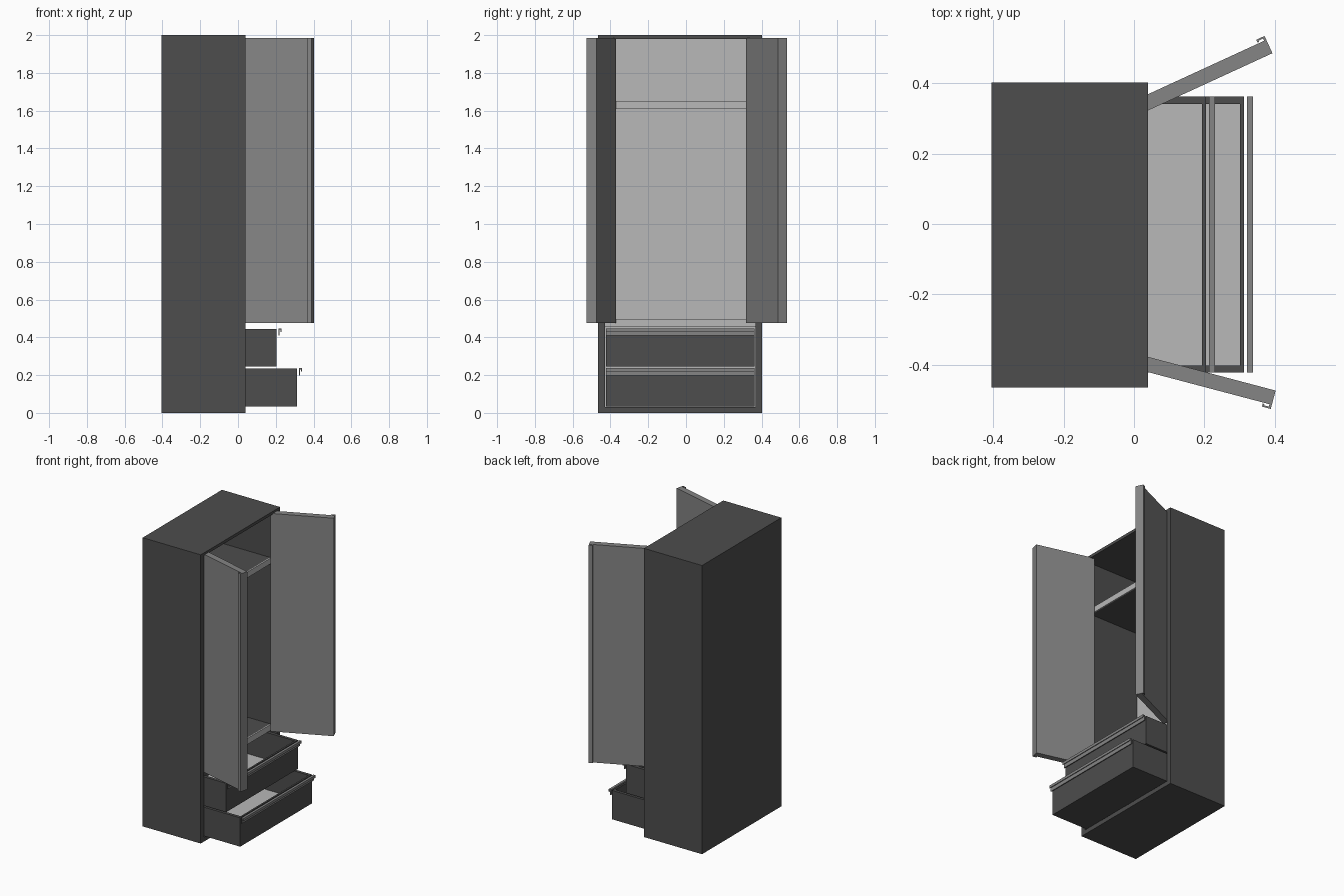
import bpy
from math import radians
from mathutils import Matrix, Vector

cube = bpy.data.objects.get("Cube")
if cube:
    bpy.data.objects.remove(cube)


def material(name, value):
    m = bpy.data.materials.new(name)
    m.use_nodes = True
    colour = (value, value, value, 1)
    m.diffuse_color = colour
    node = next(n for n in m.node_tree.nodes if n.type == 'BSDF_PRINCIPLED')
    node.inputs["Base Color"].default_value = colour
    return m


DARK = material("charcoal", 0.075)
MID = material("mid grey", 0.235)
LIGHT = material("light grey", 0.48)

CORNERS = [(0, 0, 0), (1, 0, 0), (1, 1, 0), (0, 1, 0),
           (0, 0, 1), (1, 0, 1), (1, 1, 1), (0, 1, 1)]
SIDES = [(0, 3, 2, 1), (4, 5, 6, 7), (0, 1, 5, 4),
         (1, 2, 6, 5), (2, 3, 7, 6), (3, 0, 4, 7)]


def boxes(name, mat, parts, matrix=None):
    """One object made of boxes, each given as x, y and z ranges."""
    verts, faces = [], []
    for part in parts:
        base = len(verts)
        verts += [Vector([r[i] for r, i in zip(part, c)]) for c in CORNERS]
        faces += [[base + i for i in f] for f in SIDES]
    mesh = bpy.data.meshes.new(name)
    mesh.from_pydata(verts, [], faces)
    if matrix:
        mesh.transform(matrix)
    mesh.materials.append(mat)
    obj = bpy.data.objects.new(name, mesh)
    bpy.context.collection.objects.link(obj)
    return obj


# Carcass: sides, top, bottom and back around an open +x face
BACK, FRONT = -0.405, 0.04
Y0, Y1 = -0.465, 0.403
IN0, IN1 = -0.43, 0.368
boxes("carcass", DARK, [
    ((BACK, FRONT), (Y0, IN0), (0, 2)),
    ((BACK, FRONT), (IN1, Y1), (0, 2)),
    ((BACK, FRONT), (IN0, IN1), (0, 0.03)),
    ((BACK, FRONT), (IN0, IN1), (1.98, 2)),
    ((BACK, BACK + 0.012), (IN0, IN1), (0.03, 1.98)),
])
boxes("back_lining", LIGHT, [((BACK + 0.012, BACK + 0.02), (IN0, IN1), (0.03, 1.98))])

# Shelf and divider, each with a light front edging
for name, z0, z1 in (("shelf", 1.61, 1.65), ("divider", 0.455, 0.497)):
    boxes(name, DARK, [((BACK + 0.02, -0.012), (IN0, IN1), (z0, z1))])
    boxes(name + "_edging", LIGHT, [((-0.012, -0.004), (IN0, IN1), (z0, z1))])

# Drawers: open boxes with a light bottom and a hooked rail
D0, D1, WALL = -0.423, 0.363, 0.021
for name, front, z0, z1 in (("upper_drawer", 0.205, 0.245, 0.445),
                            ("lower_drawer", 0.313, 0.035, 0.235)):
    rear = front - 0.4
    boxes(name, DARK, [
        ((rear, front), (D0, D0 + WALL), (z0, z1)),
        ((rear, front), (D1 - WALL, D1), (z0, z1)),
        ((front - 0.012, front), (D0 + WALL, D1 - WALL), (z0, z1)),
        ((rear, rear + 0.012), (D0 + WALL, D1 - WALL), (z0, z1)),
        ((rear + 0.012, front - 0.012), (D0 + WALL, D1 - WALL), (z0, z0 + 0.008)),
    ])
    boxes(name + "_bottom", LIGHT, [
        ((rear + 0.012, front - 0.012), (D0 + WALL, D1 - WALL), (z0 + 0.008, z0 + 0.014))])
    boxes(name + "_rail", MID, [
        ((front + 0.009, front + 0.026), (D0, D1), (z1 - 0.006, z1 + 0.002)),
        ((front + 0.009, front + 0.015), (D0, D1), (z1 - 0.036, z1 - 0.006)),
        ((front + 0.021, front + 0.026), (D0, D1), (z1 - 0.016, z1 - 0.006)),
    ])

# Doors: swung open, with a hooked grip on the free edge of the outer face
LENGTH, THICK = 0.404, 0.042
BOTTOM, TOP = 0.475, 1.985


def door(name, inner_tip, angle, side):
    turn = Matrix.Translation((*inner_tip, 0)) @ Matrix.Rotation(radians(angle), 4, 'Z')
    place = turn @ Matrix.Diagonal((1, side, 1, 1))
    height = (BOTTOM, TOP)
    obj = boxes(name, MID, [
        ((-LENGTH, 0), (0, THICK), height),
        ((-0.007, 0), (THICK, 0.054), height),
        ((-0.026, -0.007), (0.049, 0.054), height),
        ((-0.026, -0.021), (0.045, 0.049), height),
    ], place)
    if side < 0:
        obj.data.flip_normals()


door("left_door", (0.394, 0.486), 24.7, 1)
door("right_door", (0.403, -0.474), -14.8, -1)
